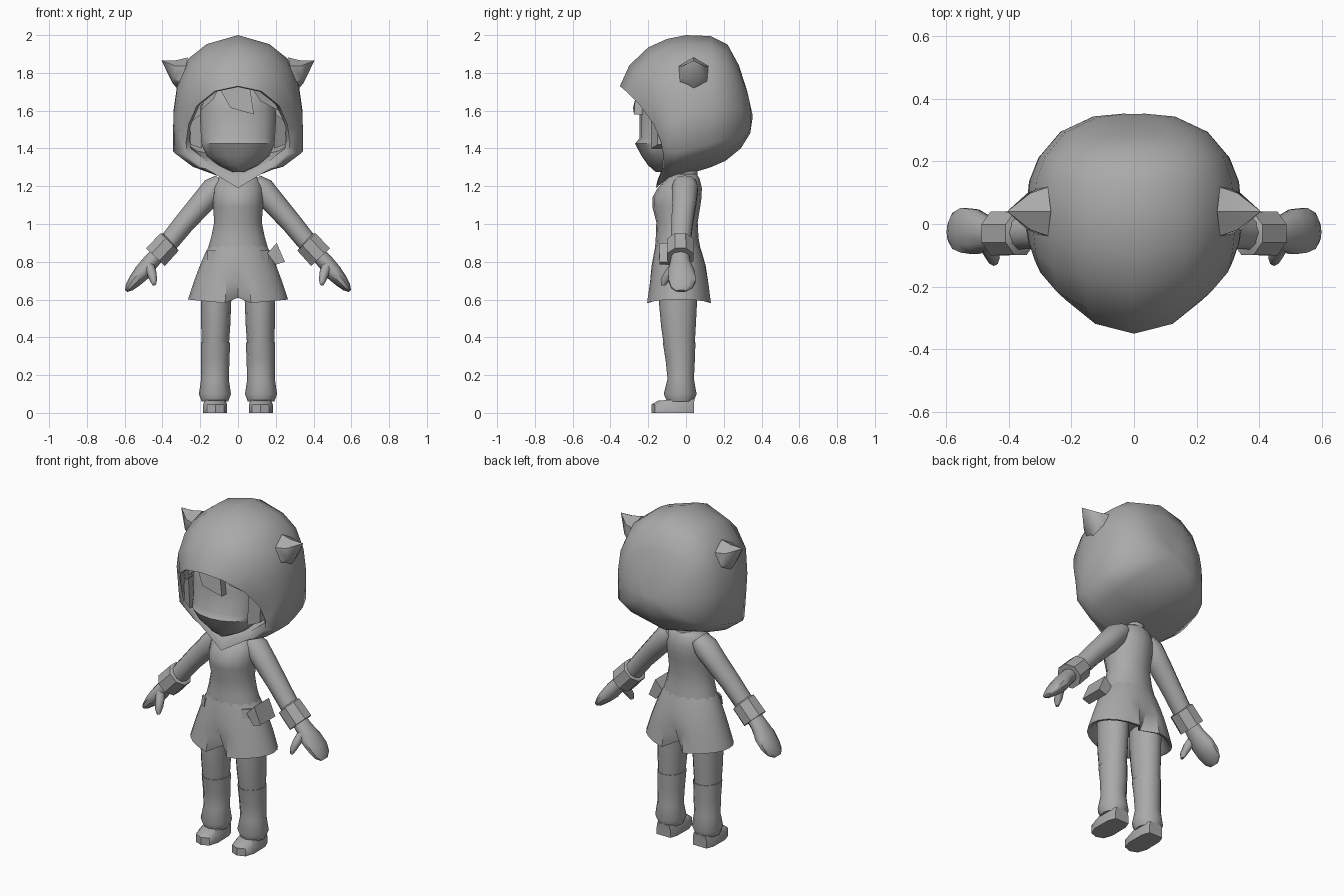
import bpy, bmesh, math
from mathutils import Vector

grey = bpy.data.materials.new("plain grey")
grey.diffuse_color = (0.4, 0.4, 0.4, 1)


def build(name, verts, faces, mirror=False, angle=50):
    bm = bmesh.new()
    vs = [bm.verts.new(v) for v in verts]
    for f in faces:
        bm.faces.new([vs[i] for i in f])
    bmesh.ops.remove_doubles(bm, verts=bm.verts, dist=0.0005)
    bmesh.ops.recalc_face_normals(bm, faces=bm.faces)
    me = bpy.data.meshes.new(name)
    bm.to_mesh(me)
    bm.free()
    ob = bpy.data.objects.new(name, me)
    bpy.context.collection.objects.link(ob)
    me.materials.append(grey)
    bpy.ops.object.select_all(action='DESELECT')
    ob.select_set(True)
    bpy.context.view_layer.objects.active = ob
    bpy.ops.object.shade_smooth_by_angle(angle=math.radians(angle))
    if mirror:
        ob.modifiers.new("mirror", 'MIRROR').use_mirror_merge = False
    return ob


def loft(name, rings, **kw):
    """Closed skin through rings that have equal point counts."""
    n = len(rings[0])
    faces = [(k * n + i, k * n + (i + 1) % n, (k + 1) * n + (i + 1) % n, (k + 1) * n + i)
             for k in range(len(rings) - 1) for i in range(n)]
    faces += [tuple(range(n)), tuple(range((len(rings) - 1) * n, len(rings) * n))]
    return build(name, [p for r in rings for p in r], faces, **kw)


def oval(cx, y0, y1, z, rx, n=12):
    """Level ring of half width rx between depths y0 and y1."""
    return [(cx + rx * math.cos(2 * math.pi * i / n),
             (y0 + y1) / 2 + (y1 - y0) / 2 * math.sin(2 * math.pi * i / n), z) for i in range(n)]


def limb(stations, n=10, turn=0.0):
    """Rings (x, y, z, in-plane radius, depth radius) square to a path in the xz plane."""
    out = []
    for k, (x, y, z, a, b) in enumerate(stations):
        p, q = stations[max(k - 1, 0)], stations[min(k + 1, len(stations) - 1)]
        d = Vector((q[0] - p[0], 0, q[2] - p[2])).normalized()
        u = Vector((-d.z, 0, d.x))
        out.append([Vector((x, y, z)) + u * a * math.cos(t) + Vector((0, b * math.sin(t), 0))
                    for t in (2 * math.pi * i / n + turn for i in range(n))])
    return out


# Hood: rings from the inside lining, round the face opening, to the back
OPEN = [(0, 1), (.45, .9), (.79, .62), (.95, .25), (1, -.1), (.98, -.32), (.62, -.62), (0, -1)]
BODY = [(0, 1), (.48, .87), (.76, .66), (.93, .3), (.99, -.1), (1, -.64), (.72, -.84), (0, -1)]


def hood_ring(yt, zt, yb, zb, w, bulge, mix):
    half = []
    for (ax, az), (bx, bz) in zip(OPEN, BODY):
        s, t = ax + (bx - ax) * mix, az + (bz - az) * mix
        k = (t + 1) / 2
        half.append((s * w, yb + (yt - yb) * k + bulge * (1 - t * t), zb + (zt - zb) * k))
    return half + [(-x, y, z) for x, y, z in half[-2:0:-1]]


loft("hood", [hood_ring(*r) for r in [
    (-.04, 1.92, .00, 1.34, .30, 0, 1),
    (-.20, 1.83, -.08, 1.29, .29, .07, .5),
    (-.335, 1.725, -.15, 1.235, .255, .12, 0),
    (-.35, 1.73, -.16, 1.19, .275, .115, 0),
    (-.30, 1.84, -.13, 1.215, .318, .09, .5),
    (-.20, 1.935, -.08, 1.24, .337, .07, .9),
    (-.10, 1.98, -.03, 1.255, .345, .05, 1),
    (.0, 2.0, .03, 1.27, .345, .03, 1),
    (.13, 1.995, .13, 1.30, .335, .01, 1),
    (.22, 1.95, .21, 1.335, .305, .0, 1),
    (.28, 1.84, .29, 1.40, .235, .01, 1),
    (.325, 1.70, .34, 1.48, .13, .01, 1),
    (.345, 1.60, .35, 1.55, .03, .005, 1)]], angle=60)

# Pointed ears on the hood
base, mid = [], []
for i in range(6):
    t = math.radians(90 + 60 * i)
    c, s = math.cos(t), math.sin(t)
    base.append((.285 - .02 * s, .04 + .09 * c, 1.79 + .092 * s))
    mid.append((.335 - .01 * s, .04 + .068 * c, 1.805 + .062 * s))
tip = [(.405, .04 + .003 * p[1], 1.865) for p in base]
loft("ear", [base, mid, tip], mirror=True)

# Face with a protruding lower half
loft("face", [oval(0, y0, .02, z, w, 16) for z, w, y0 in [
    (1.275, .035, -.16), (1.31, .105, -.20), (1.36, .165, -.235), (1.425, .195, -.27),
    (1.455, .20, -.245), (1.60, .20, -.245), (1.70, .19, -.22), (1.78, .14, -.14)]], angle=40)


def slab(name, outline, depth, **kw):
    """Outline of (x, y, z) points thickened along y."""
    return loft(name, [outline, [(x, y + depth, z) for x, y, z in outline]], **kw)


# Fringe locks and side locks of hair
slab("fringe_lock", [(-.10, -.255, 1.72), (-.04, -.28, 1.615), (.085, -.275, 1.58),
                     (.06, -.265, 1.74)], .05)
slab("fringe_side_lock", [(.06, -.265, 1.74), (.12, -.255, 1.65), (.215, -.20, 1.60),
                          (.17, -.22, 1.70)], .05)
slab("fringe_small_lock", [(-.20, -.19, 1.60), (-.13, -.24, 1.66), (-.10, -.25, 1.72),
                           (-.17, -.21, 1.68)], .05)
slab("side_lock", [(.19, -.185, 1.40), (.25, -.15, 1.42), (.255, -.15, 1.54),
                   (.20, -.185, 1.58)], .08, mirror=True)

# Neck and shirt
loft("neck", [oval(0, -.06, .06, z, .055) for z in (1.2, 1.34)])
loft("shirt", [oval(0, y0, y1, z, w, 16) for z, w, y0, y1 in [
    (.86, .162, -.165, .078), (.93, .142, -.16, .066), (1.01, .126, -.157, .062),
    (1.09, .132, -.178, .075), (1.14, .135, -.178, .082), (1.19, .132, -.15, .084),
    (1.24, .115, -.105, .072), (1.265, .07, -.07, .055)]])


# Flared shorts with a pinched notch between the legs
def shorts_ring(z, w, y0, y1, pinch, rise):
    ring = []
    for x, y, zz in oval(0, y0, y1, z, w, 24):
        k = max(0, 1 - abs(x) / (w * .24))
        c = (y0 + y1) / 2
        ring.append((x, c + (y - c) * (1 - pinch * k), zz + rise * k + .025 * (abs(x) / w - 1) * (rise > 0)))
    return ring


loft("shorts", [shorts_ring(*r) for r in [
    (.885, .152, -.162, .072, 0, 0), (.85, .172, -.169, .084, 0, 0),
    (.78, .202, -.182, .104, 0, 0), (.70, .232, -.195, .122, .12, 0),
    (.60, .265, -.212, .138, .5, .035), (.603, .245, -.195, .122, .55, .04),
    (.68, .19, -.14, .07, .3, .0)]])

# Hip pouch
pouch = [(.155, .845), (.205, .90), (.248, .80), (.20, .785)]
loft("hip_pouch", [[(x, y, z) for x, z in pouch] for y in (-.14, .0)], angle=30)

# Belt loops beside the pouch
slab("belt_tab", [(.125, -.145, .81), (.165, -.115, .81), (.16, -.11, .86), (.12, -.14, .86)],
     .012, mirror=True)

# Legs, long boots and shoes
loft("leg", [oval(cx, y0, y1, z, w) for z, cx, w, y0, y1 in [
    (.70, .115, .082, -.14, .06), (.58, .116, .08, -.143, .058),
    (.46, .118, .077, -.132, .052), (.36, .12, .072, -.118, .046)]], mirror=True)
loft("boot", [oval(cx, y0, y1, z, w) for z, cx, w, y0, y1 in [
    (.372, .119, .077, -.123, .05), (.28, .12, .075, -.108, .047),
    (.18, .122, .073, -.098, .042), (.10, .122, .085, -.118, .056),
    (.06, .122, .07, -.10, .04)]], mirror=True)
sole = [(.075, .042), (.165, .042), (.182, .0), (.184, -.11), (.165, -.165),
        (.12, -.182), (.075, -.165), (.058, -.11), (.06, 0)]
loft("shoe", [[(.12 + (x - .12) * s, (y + .02) * s - .02 + (.012 if z > .06 else 0), z + (.03 * (y + .18) if z > .06 else 0))
               for x, y in sole] for z, s in [(0, 1), (.045, 1), (.066, .85)]], mirror=True, angle=40)

# Sleeves, cuffs and mitten hands
loft("sleeve", limb([
    (.085, -.005, 1.225, .045, .06), (.125, -.005, 1.185, .068, .072),
    (.20, -.01, 1.10, .062, .066), (.28, -.02, 1.01, .056, .06),
    (.385, -.03, .88, .052, .055)]), mirror=True)
loft("cuff", limb([
    (.355, -.03, .91, .045, .05), (.362, -.03, .905, .072, .074),
    (.437, -.03, .825, .074, .076), (.425, -.03, .838, .05, .05)][:3], n=8,
    turn=math.radians(22.5)), mirror=True, angle=30)
loft("hand", limb([
    (.41, -.03, .855, .04, .045), (.465, -.03, .795, .043, .055),
    (.505, -.025, .745, .045, .075), (.545, -.02, .70, .036, .075),
    (.575, -.022, .665, .024, .06), (.592, -.025, .645, .008, .03)]), mirror=True)
loft("thumb", limb([
    (.475, -.055, .79, .028, .03), (.458, -.085, .745, .026, .03),
    (.448, -.108, .705, .02, .026), (.443, -.12, .675, .009, .012)], n=8), mirror=True)
